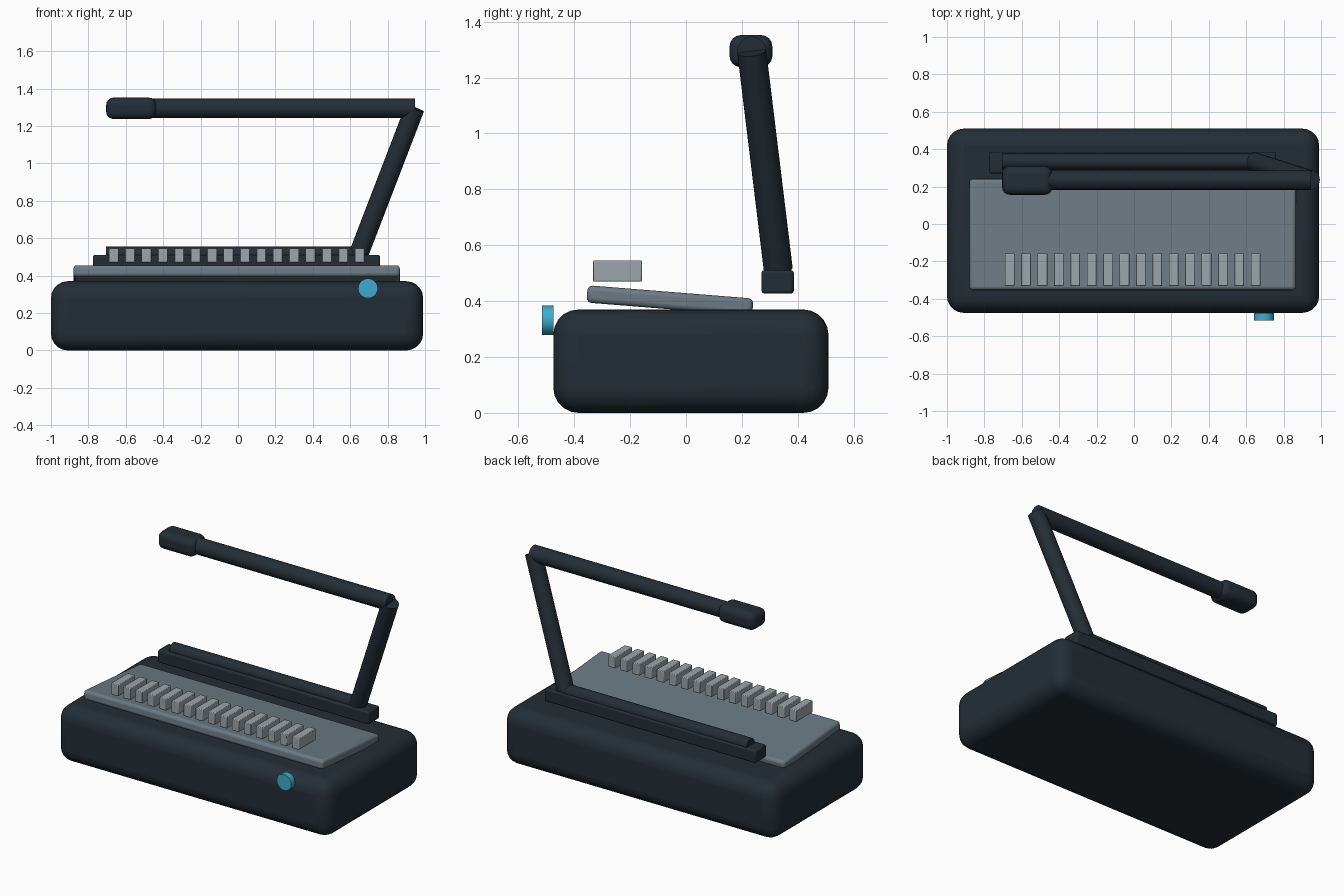
import bpy
import math
from mathutils import Vector

cube = bpy.data.objects.get("Cube")
if cube:
    bpy.data.objects.remove(cube, do_unlink=True)


def material(name, rgb):
    mat = bpy.data.materials.new(name)
    mat.use_nodes = True
    mat.diffuse_color = (*rgb, 1)
    mat.node_tree.nodes["Principled BSDF"].inputs["Base Color"].default_value = (*rgb, 1)
    return mat


DARK = material("dark slate", (0.017, 0.027, 0.037))
GREY = material("mid grey", (0.15, 0.195, 0.23))
LIGHT = material("light grey", (0.33, 0.38, 0.41))
BLUE = material("bright blue", (0.05, 0.41, 0.62))


def finish(obj, name, mat):
    obj.name = name
    obj.data.materials.append(mat)
    bpy.ops.object.shade_smooth_by_angle(angle=math.radians(40))
    return obj


def box(name, low, high, mat, bevel, segments=3, tilt=0):
    """Rounded box between two corners, optionally tilted about x."""
    low, high = Vector(low), Vector(high)
    bpy.ops.mesh.primitive_cube_add(size=1, location=(low + high) / 2)
    obj = bpy.context.object
    obj.scale = high - low
    bpy.ops.object.transform_apply(location=False, rotation=False, scale=True)
    obj.rotation_euler.x = tilt
    mod = obj.modifiers.new("rounding", "BEVEL")
    mod.width, mod.segments = bevel, segments
    return finish(obj, name, mat)


def tube(name, start, end, radius, mat, sides=24):
    """Capped cylinder running from start to end."""
    start, end = Vector(start), Vector(end)
    axis = end - start
    bpy.ops.mesh.primitive_cylinder_add(vertices=sides, radius=radius, depth=axis.length,
                                        location=(start + end) / 2)
    obj = bpy.context.object
    obj.rotation_euler = axis.to_track_quat("Z", "Y").to_euler()
    return finish(obj, name, mat)


# Body and sloping work plate
box("base", (-1, -0.475, 0), (0.99, 0.51, 0.37), DARK, 0.09, 5)
box("work_plate", (-0.88, -0.355, 0.371), (0.865, 0.24, 0.433), GREY, 0.018, 3, tilt=-0.08)

# Row of teeth
for i in range(16):
    x = -0.665 + i * 0.0877
    box(f"tooth_{i + 1}", (x - 0.026, -0.332, 0.47), (x + 0.026, -0.158, 0.546), LIGHT, 0.004, 2)

# Rear rail
box("rail_block", (-0.775, 0.27, 0.427), (0.76, 0.386, 0.511), DARK, 0.01, 2)
tube("rail_rod", (-0.705, 0.334, 0.513), (0.645, 0.334, 0.513), 0.042, DARK)

# Lever with grip
elbow = (0.945, 0.235, 1.295)
tube("lever_riser", (0.645, 0.33, 0.515), elbow, 0.052, DARK)
tube("lever_bar", elbow, (-0.5, 0.235, 1.295), 0.052, DARK)
box("lever_grip", (-0.705, 0.156, 1.237), (-0.437, 0.309, 1.352), DARK, 0.04, 4)

# Front knob
tube("knob", (0.695, -0.475, 0.332), (0.695, -0.515, 0.332), 0.053, BLUE, 20)
